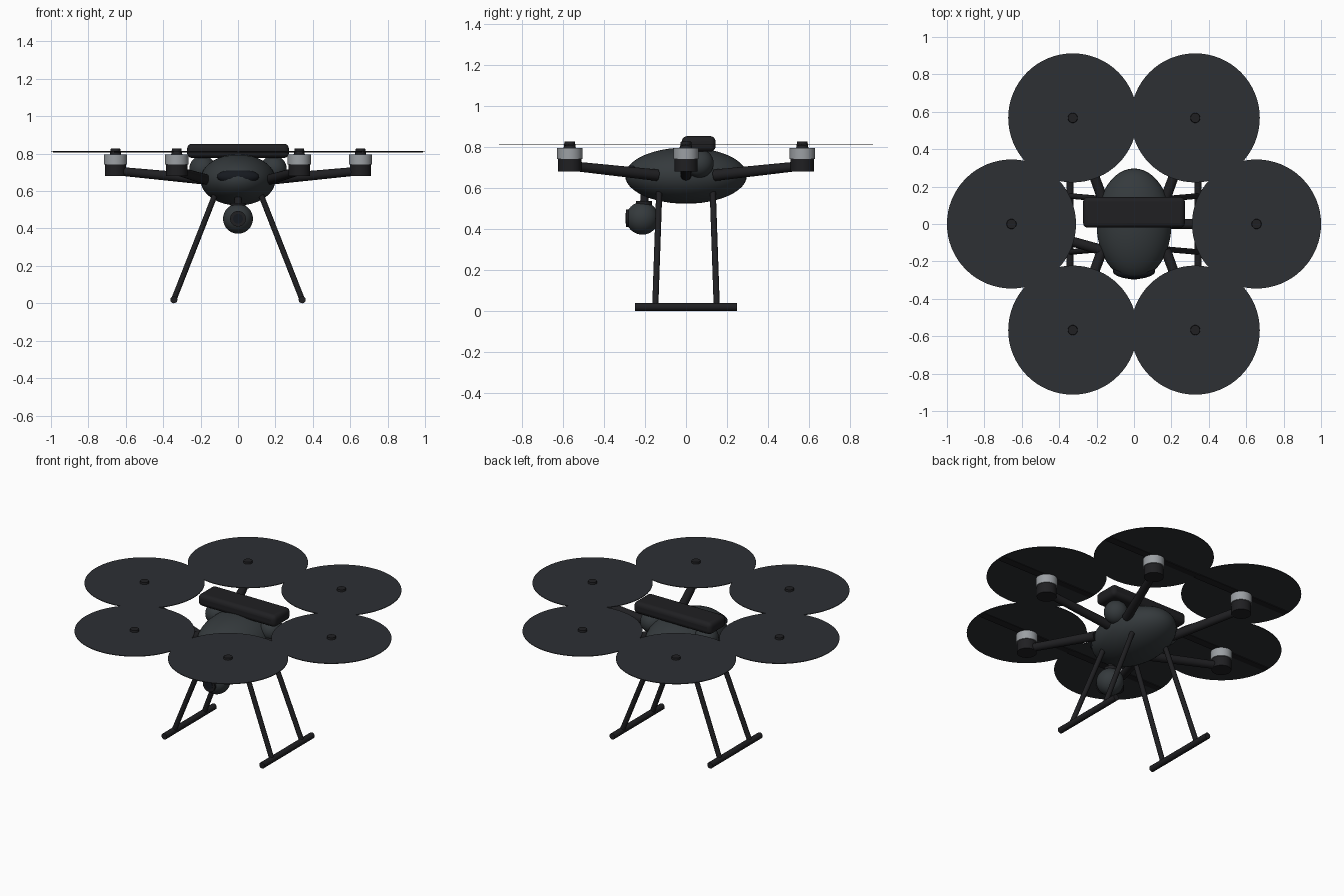
import bpy, math
from mathutils import Vector

if "Cube" in bpy.data.objects:
    bpy.data.objects.remove(bpy.data.objects["Cube"])


def material(name, r, g, b):
    m = bpy.data.materials.new(name)
    m.diffuse_color = (r, g, b, 1)
    m.use_nodes = True
    m.node_tree.nodes["Principled BSDF"].inputs["Base Color"].default_value = m.diffuse_color
    return m


SHELL = material("shell", 0.035, 0.042, 0.046)
BLACK = material("black", 0.014, 0.014, 0.016)
DISC = material("disc", 0.026, 0.029, 0.034)
METAL = material("metal", 0.33, 0.35, 0.37)
GLASS = material("glass", 0.008, 0.01, 0.014)


def finish(name, mat):
    o = bpy.context.object
    o.name = name
    o.data.materials.append(mat)
    bpy.ops.object.shade_smooth_by_angle(angle=math.radians(40))
    return o


def ball(name, loc, radii, mat, seg=32):
    bpy.ops.mesh.primitive_uv_sphere_add(segments=seg, ring_count=seg // 2, location=loc)
    bpy.context.object.scale = radii
    bpy.ops.object.transform_apply(location=False, rotation=False, scale=True)
    return finish(name, mat)


def rod(name, a, b, r1, r2, mat, seg=20):
    a, b = Vector(a), Vector(b)
    d = b - a
    bpy.ops.mesh.primitive_cone_add(vertices=seg, radius1=r1, radius2=r2, depth=d.length,
                                    location=(a + b) / 2,
                                    rotation=d.to_track_quat('Z', 'Y').to_euler())
    return finish(name, mat)


def box(name, loc, size, bevel, mat, rot=(0, 0, 0)):
    bpy.ops.mesh.primitive_cube_add(size=1, location=loc, rotation=rot)
    bpy.context.object.scale = size
    bpy.ops.object.transform_apply(location=False, rotation=False, scale=True)
    if bevel:
        m = bpy.context.object.modifiers.new("bevel", 'BEVEL')
        m.width, m.segments = bevel, 4
    return finish(name, mat)


# Body shell and front visor
ball("body", (0, 0, 0.66), (0.2, 0.297, 0.137), SHELL, 48)
ball("visor", (0, -0.252, 0.677), (0.113, 0.042, 0.04), GLASS)

# Battery pack with a round pod under each end
box("battery", (0, 0.062, 0.815), (0.544, 0.164, 0.075), 0.025, BLACK)
for s in (-1, 1):
    ball("pod", (s * 0.19, 0.065, 0.72), (0.07, 0.07, 0.07), SHELL)

# Arms, motors and rotors around the hexagon
for i in range(6):
    ang = math.radians(60 * i)
    x, y = 0.655 * math.cos(ang), 0.655 * math.sin(ang)
    sx = 1 if x > 0 else -1
    # the left arm roots on the front corner, the right arm in the middle
    sy = (0, 1, 1, -1, -1, -1)[i]
    rod("arm", (sx * 0.17, sy * 0.14, 0.662), (x, y, 0.708), 0.028, 0.023, BLACK)
    rod("motor_base", (x, y, 0.68), (x, y, 0.745), 0.057, 0.057, BLACK, 32)
    rod("motor_bell", (x, y, 0.742), (x, y, 0.796), 0.062, 0.062, METAL, 32)
    rod("rotor_cap", (x, y, 0.794), (x, y, 0.827), 0.03, 0.025, BLACK)
    for s in (-1, 1):
        box("rotor_blade", (x + s * 0.17, y, 0.809), (0.33, 0.045, 0.004), 0, BLACK,
            (s * math.radians(4), 0, 0))
    rod("rotor_disc", (x, y, 0.811), (x, y, 0.815), 0.345, 0.345, DISC, 64)

# Camera on its mount
rod("camera_stem", (0, -0.205, 0.51), (0, -0.2, 0.59), 0.02, 0.02, BLACK)
rod("camera_mount", (0, -0.205, 0.515), (0, -0.205, 0.535), 0.04, 0.04, BLACK)
ball("camera", (0, -0.213, 0.452), (0.08, 0.08, 0.08), SHELL)
rod("lens_ring", (0, -0.25, 0.452), (0, -0.292, 0.452), 0.042, 0.042, BLACK, 32)
rod("lens", (0, -0.28, 0.452), (0, -0.294, 0.452), 0.026, 0.026, GLASS, 32)

# Landing gear
for sx in (-1, 1):
    for sy in (-1, 1):
        rod("leg", (sx * 0.115, sy * 0.13, 0.6), (sx * 0.343, sy * 0.15, 0.02), 0.015, 0.015, BLACK)
    rod("skid", (sx * 0.343, -0.25, 0.019), (sx * 0.343, 0.25, 0.019), 0.019, 0.019, BLACK)
